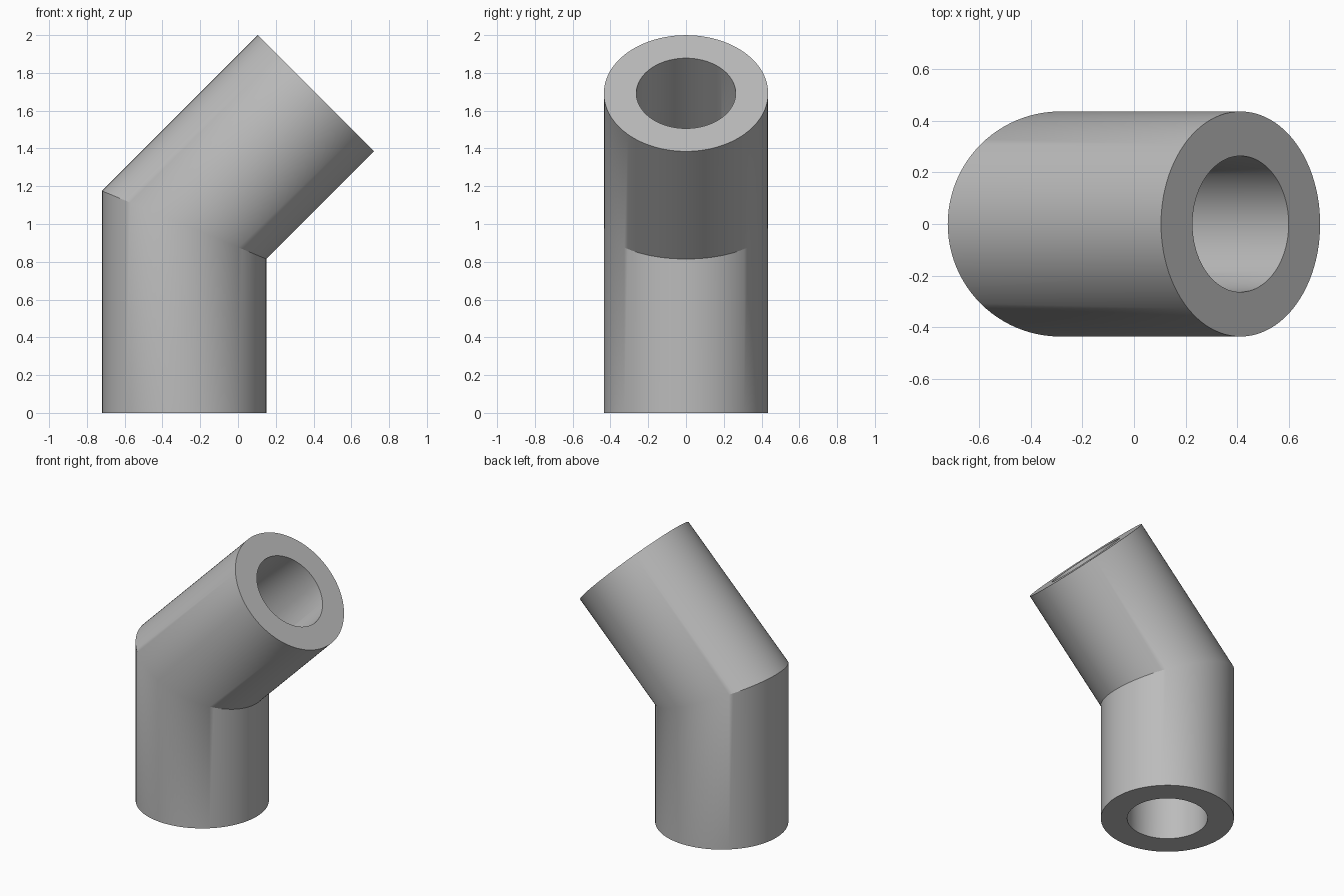
import bpy, bmesh
from math import sin, cos, pi, tan, radians

if "Cube" in bpy.data.objects:
    bpy.data.objects.remove(bpy.data.objects["Cube"])

SEGMENTS = 96
OUTER, INNER = 0.435, 0.263
AXIS_X, BEND_Z, REACH = -0.285, 0.995, 0.697
BEND = radians(45)

grey = bpy.data.materials.new("grey")
grey.use_nodes = True
grey.diffuse_color = (0.5, 0.5, 0.5, 1)
grey.node_tree.nodes["Principled BSDF"].inputs["Base Color"].default_value = grey.diffuse_color

bm = bmesh.new()


def tube_rings(radius):
    """Rings at the foot, the mitred bend and the angled mouth."""
    foot, bend, mouth = [], [], []
    for i in range(SEGMENTS):
        a = 2 * pi * i / SEGMENTS
        u, y = radius * cos(a), radius * sin(a)
        foot.append(bm.verts.new((AXIS_X + u, y, 0)))
        bend.append(bm.verts.new((AXIS_X + u, y, BEND_Z - u * tan(BEND / 2))))
        mouth.append(bm.verts.new((AXIS_X + REACH + u * cos(BEND), y,
                                   BEND_Z + REACH - u * sin(BEND))))
    return foot, bend, mouth


def bridge(lower, upper):
    for i in range(SEGMENTS):
        j = (i + 1) % SEGMENTS
        bm.faces.new((lower[i], lower[j], upper[j], upper[i]))


# Outer wall, bore, and the flat rims that join them
outer, inner = tube_rings(OUTER), tube_rings(INNER)
for wall in (outer, inner):
    bridge(wall[0], wall[1])
    bridge(wall[1], wall[2])
bridge(inner[0], outer[0])
bridge(outer[2], inner[2])
bmesh.ops.recalc_face_normals(bm, faces=bm.faces)

mesh = bpy.data.meshes.new("pipe_elbow")
bm.to_mesh(mesh)
bm.free()
mesh.materials.append(grey)
elbow = bpy.data.objects.new("pipe_elbow", mesh)
bpy.context.collection.objects.link(elbow)

# Smooth walls with crisp rims and a crisp mitre where the bend is steep
bpy.ops.object.select_all(action="DESELECT")
elbow.select_set(True)
bpy.context.view_layer.objects.active = elbow
bpy.ops.object.shade_smooth_by_angle(angle=radians(30))
